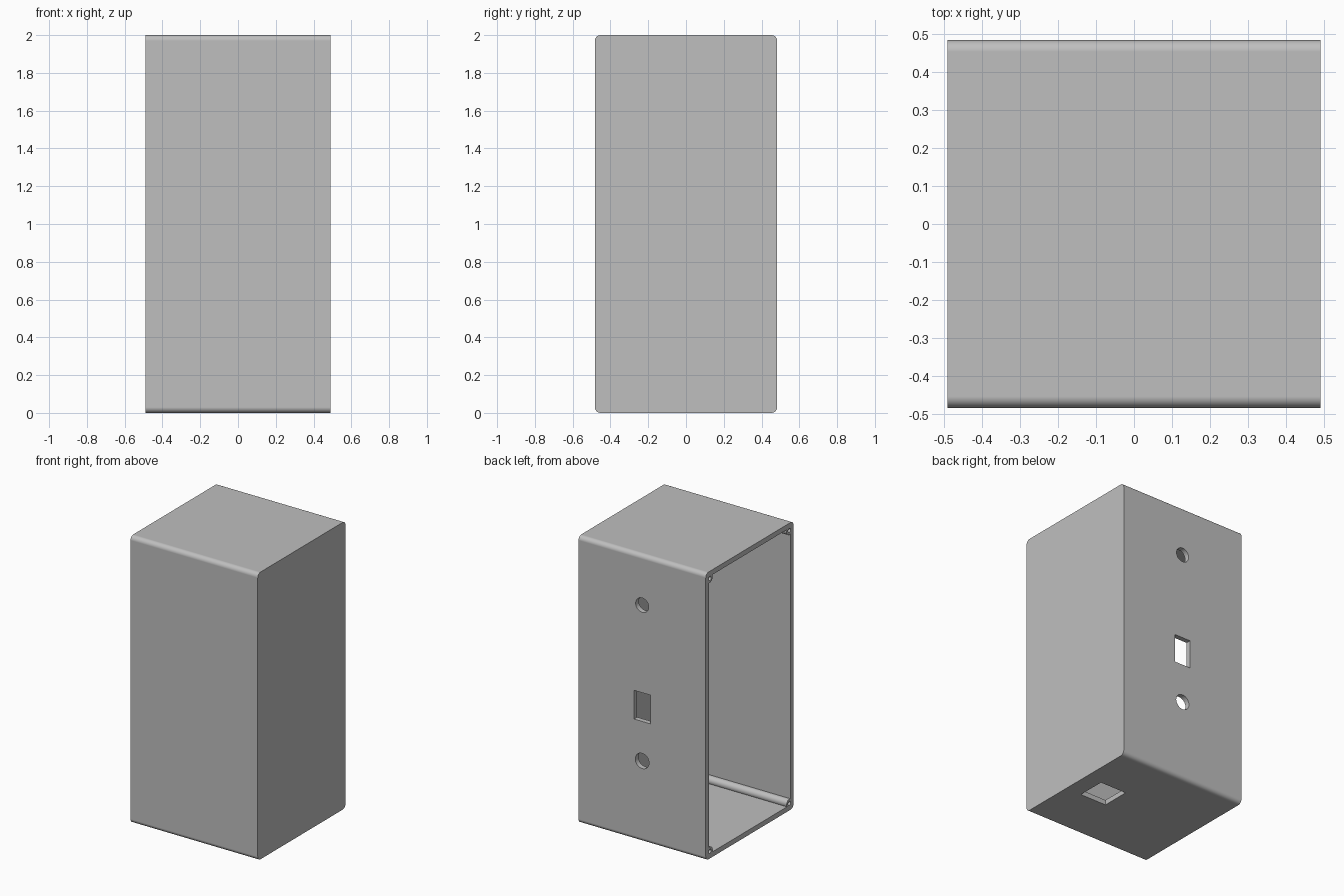
import bpy
import bmesh
import math
from mathutils import Matrix, Vector

if "Cube" in bpy.data.objects:
    bpy.data.objects.remove(bpy.data.objects["Cube"], do_unlink=True)

HX, HY, TOP = 0.49, 0.4825, 2.0
WALL = 0.035
CORNER = 0.03
POST_Y, POST_Z = 0.437, 0.05

grey = bpy.data.materials.new("plain grey")
grey.use_nodes = True
colour = (0.52, 0.52, 0.52, 1)
grey.diffuse_color = colour
grey.node_tree.nodes["Principled BSDF"].inputs["Base Color"].default_value = colour


def make_object(name, bm):
    bmesh.ops.recalc_face_normals(bm, faces=bm.faces)
    mesh = bpy.data.meshes.new(name)
    bm.to_mesh(mesh)
    bm.free()
    mesh.materials.append(grey)
    obj = bpy.data.objects.new(name, mesh)
    bpy.context.collection.objects.link(obj)
    return obj


def add_box(bm, centre, size):
    matrix = Matrix.Translation(centre) @ Matrix.Diagonal((*size, 1))
    bmesh.ops.create_cube(bm, size=1, matrix=matrix)


def add_cylinder(bm, centre, radius, length, axis):
    turn = Vector(axis).to_track_quat("Z", "Y").to_matrix().to_4x4()
    bmesh.ops.create_cone(bm, cap_ends=True, segments=32, radius1=radius,
                          radius2=radius, depth=length,
                          matrix=Matrix.Translation(centre) @ turn)


def subtract(target, cutter):
    """Cut one object from another and discard the cutter."""
    mod = target.modifiers.new("cut", "BOOLEAN")
    mod.operation = "DIFFERENCE"
    mod.solver = "EXACT"
    mod.object = cutter
    bpy.context.view_layer.update()
    graph = bpy.context.evaluated_depsgraph_get()
    mesh = bpy.data.meshes.new_from_object(target.evaluated_get(graph))
    target.modifiers.clear()
    target.data = mesh
    bpy.data.objects.remove(cutter, do_unlink=True)


# Outer shell: rounded rectangle swept from side to side
bm = bmesh.new()
profile = []
steps = 8
corners = [(1, 1), (-1, 1), (-1, -1), (1, -1)]
for quarter, (sy, sz) in enumerate(corners):
    cy = sy * (HY - CORNER)
    cz = TOP / 2 + sz * (TOP / 2 - CORNER)
    for i in range(steps + 1):
        a = (quarter + i / steps) * math.pi / 2
        profile.append(bm.verts.new((-HX, cy + CORNER * math.cos(a),
                                     cz + CORNER * math.sin(a))))
face = bm.faces.new(profile)
swept = bmesh.ops.extrude_face_region(bm, geom=[face])["geom"]
bmesh.ops.translate(bm, vec=(2 * HX, 0, 0),
                    verts=[v for v in swept if isinstance(v, bmesh.types.BMVert)])
case = make_object("case", bm)

# Hollow inside, open on the right, leaving a round screw post in each corner
bm = bmesh.new()
add_box(bm, (-0.1 - WALL / 2, 0, TOP / 2),
        (2 * HX + 0.2 - WALL, 2 * (HY - WALL), TOP - 2 * WALL))
cavity = make_object("cavity", bm)

bm = bmesh.new()
for y in (-POST_Y, POST_Y):
    for z in (POST_Z, TOP - POST_Z):
        add_cylinder(bm, (0, y, z), 0.03, 2, (1, 0, 0))
subtract(cavity, make_object("corner_posts", bm))
subtract(case, cavity)

# Screw holes, back wall openings and square floor opening
bm = bmesh.new()
for y in (-POST_Y, POST_Y):
    for z in (POST_Z, TOP - POST_Z):
        add_cylinder(bm, (-HX, y, z), 0.014, 0.6, (1, 0, 0))
add_cylinder(bm, (0, HY, 1.65), 0.05, 0.2, (0, 1, 0))
add_cylinder(bm, (0, HY, 0.565), 0.053, 0.2, (0, 1, 0))
add_box(bm, (0, HY, 0.94), (0.125, 0.2, 0.2))
add_box(bm, (0.265, 0.01, 0), (0.205, 0.2, 0.2))
subtract(case, make_object("openings", bm))

# Smooth rounded edges, keep flat walls flat
bpy.ops.object.select_all(action="DESELECT")
case.select_set(True)
bpy.context.view_layer.objects.active = case
bpy.ops.object.shade_smooth_by_angle(angle=math.radians(30))
normals = case.modifiers.new("flat walls", "WEIGHTED_NORMAL")
normals.keep_sharp = True
